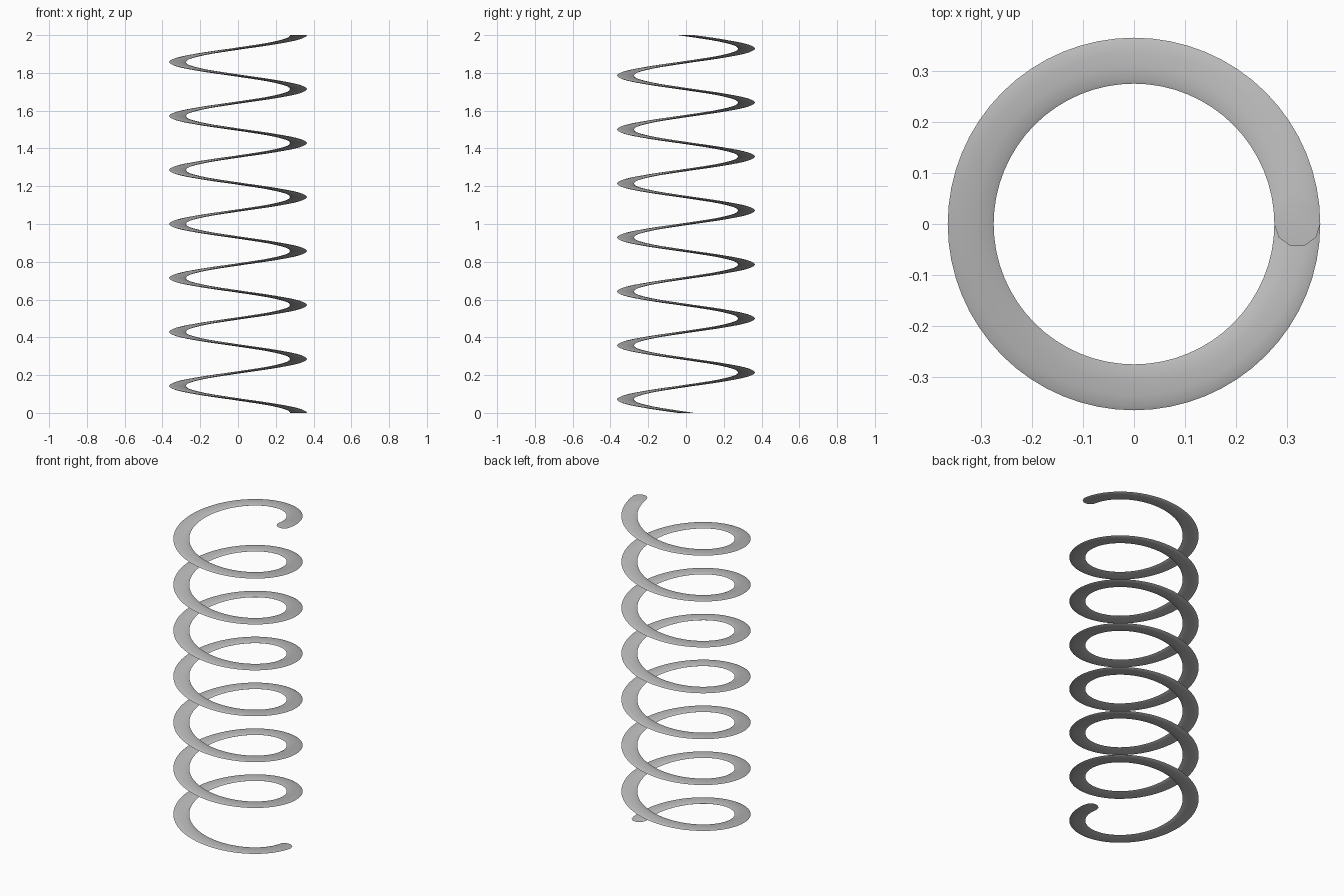
import bpy, bmesh
from math import cos, sin, tau, radians

cube = bpy.data.objects.get("Cube")
if cube:
    bpy.data.objects.remove(cube, do_unlink=True)

TURNS, STEPS, SIDES = 7, 64, 10
HEIGHT, COIL_RADIUS, WIRE_RADIUS = 2.0, 0.32, 0.045

# Plain grey metal
grey = bpy.data.materials.new("grey metal")
grey.use_nodes = True
colour = (0.5, 0.5, 0.5, 1)
grey.diffuse_color = colour
grey.node_tree.nodes["Principled BSDF"].inputs["Base Color"].default_value = colour


def section(bm, t):
    """Horizontal ten-sided section, turned clockwise as it climbs."""
    a = -tau * TURNS * t
    ring = []
    for k in range(SIDES):
        b = tau * k / SIDES
        x, y = COIL_RADIUS + WIRE_RADIUS * cos(b), WIRE_RADIUS * sin(b)
        ring.append(bm.verts.new((x * cos(a) - y * sin(a),
                                  x * sin(a) + y * cos(a), HEIGHT * t)))
    return ring


# Spring coil: sections swept up the helix, closed by flat ends
bm = bmesh.new()
count = TURNS * STEPS
rings = [section(bm, i / count) for i in range(count + 1)]
for low, high in zip(rings, rings[1:]):
    for k in range(SIDES):
        n = (k + 1) % SIDES
        bm.faces.new((low[k], low[n], high[n], high[k]))
bm.faces.new(rings[0])
bm.faces.new(rings[-1])
bmesh.ops.recalc_face_normals(bm, faces=bm.faces)

mesh = bpy.data.meshes.new("spring_coil")
bm.to_mesh(mesh)
bm.free()
mesh.materials.append(grey)
coil = bpy.data.objects.new("spring_coil", mesh)
bpy.context.collection.objects.link(coil)

# Smooth the wire, keeping its thin rims crisp
bpy.ops.object.select_all(action='DESELECT')
coil.select_set(True)
bpy.context.view_layer.objects.active = coil
bpy.ops.object.shade_smooth_by_angle(angle=radians(40))
